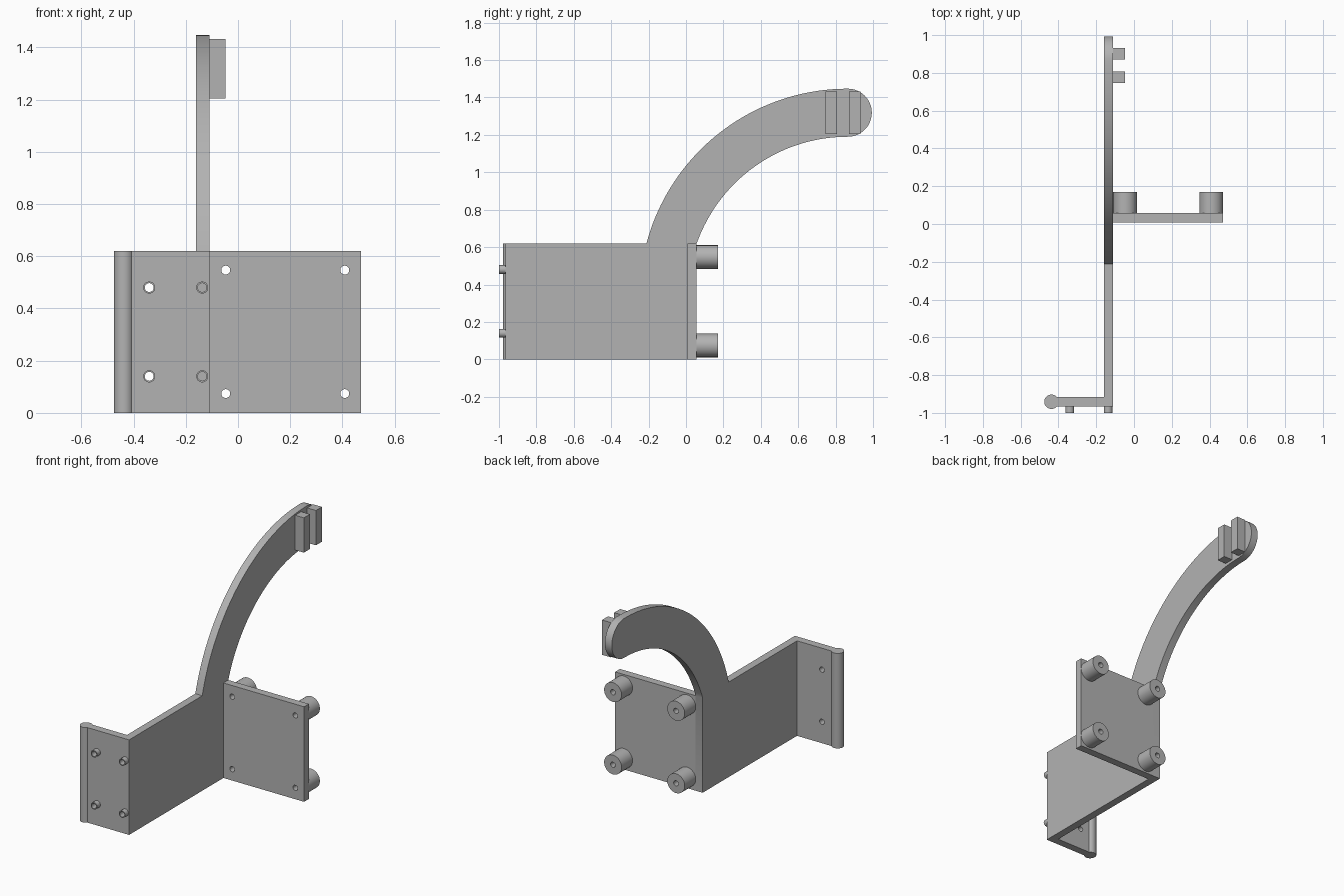
import bpy, bmesh, math
from mathutils import Matrix, Vector

if "Cube" in bpy.data.objects:
    bpy.data.objects.remove(bpy.data.objects["Cube"])

grey = bpy.data.materials.new("plain grey")
grey.use_nodes = True
colour = (0.45, 0.45, 0.45, 1)
grey.diffuse_color = colour
grey.node_tree.nodes["Principled BSDF"].inputs["Base Color"].default_value = colour

T = 0.05                      # sheet thickness
H = 0.62                      # bracket height
WALL_L, WALL_R = -0.16, -0.11
FRONT, BACK = -0.966, 0.057


def finish(name, bm):
    bmesh.ops.recalc_face_normals(bm, faces=bm.faces)
    mesh = bpy.data.meshes.new(name)
    bm.to_mesh(mesh)
    bm.free()
    ob = bpy.data.objects.new(name, mesh)
    bpy.context.collection.objects.link(ob)
    mesh.materials.append(grey)
    return ob


def activate(ob):
    bpy.ops.object.select_all(action='DESELECT')
    ob.select_set(True)
    bpy.context.view_layer.objects.active = ob


def smooth(ob):
    activate(ob)
    bpy.ops.object.shade_smooth_by_angle(angle=math.radians(30))


def box(name, x, y, z):
    bm = bmesh.new()
    size = Vector((x[1] - x[0], y[1] - y[0], z[1] - z[0]))
    centre = Vector((sum(x), sum(y), sum(z))) / 2
    bmesh.ops.create_cube(bm, size=1, matrix=Matrix.Translation(centre) @ Matrix.Diagonal(size).to_4x4())
    return finish(name, bm)


def rods(name, xs, zs, y0, y1, radius, segments=40):
    """Cylinders along y at every pair of x and z."""
    bm = bmesh.new()
    turn = Matrix.Rotation(math.pi / 2, 4, 'X')
    for x in xs:
        for z in zs:
            bmesh.ops.create_cone(bm, cap_ends=True, segments=segments, radius1=radius, radius2=radius,
                                  depth=y1 - y0, matrix=Matrix.Translation((x, (y0 + y1) / 2, z)) @ turn)
    return finish(name, bm)


def drill(cutter, *targets):
    for ob in targets:
        activate(ob)
        mod = ob.modifiers.new("holes", 'BOOLEAN')
        mod.operation, mod.solver, mod.object = 'DIFFERENCE', 'EXACT', cutter
        bpy.ops.object.modifier_apply(modifier=mod.name)
        smooth(ob)
    bpy.data.objects.remove(cutter)


# Side wall that sweeps up into the curved arm, as one extruded profile
cy, cz, r_out, r_in = 0.865, 0.333, 1.114, 0.857


def arc(y, z, r, a0, a1, n):
    return [(y + r * math.cos(a0 + (a1 - a0) * i / n), z + r * math.sin(a0 + (a1 - a0) * i / n))
            for i in range(n + 1)]


up = math.pi / 2
profile = [(BACK, 0), (FRONT, 0), (FRONT, H)]
profile += arc(cy, cz, r_out, math.pi - math.asin((H - cz) / r_out), up, 40)
profile += arc(cy, cz + (r_out + r_in) / 2, (r_out - r_in) / 2, up, -up, 24)[1:-1]
profile += arc(cy, cz, r_in, up, math.pi - math.asin((H - cz) / r_in), 40)
profile.append((BACK, H))
bm = bmesh.new()
face = bm.faces.new([bm.verts.new((WALL_L, y, z)) for y, z in profile])
new = bmesh.ops.extrude_face_region(bm, geom=[face])["geom"]
bmesh.ops.translate(bm, vec=(WALL_R - WALL_L, 0, 0), verts=[v for v in new if isinstance(v, bmesh.types.BMVert)])
bmesh.ops.remove_doubles(bm, verts=bm.verts, dist=0.0005)
wall = finish("wall_and_arm", bm)

# Front flange with its rounded edge bead
flange = box("front_flange", (-0.437, WALL_L), (FRONT, FRONT + T), (0, H))
bm = bmesh.new()
bmesh.ops.create_cone(bm, cap_ends=True, segments=48, radius1=0.038, radius2=0.038, depth=H,
                      matrix=Matrix.Translation((-0.437, FRONT + T / 2, H / 2)))
smooth(finish("edge_bead", bm))

# Hollow pegs on the flange
peg_x, peg_z = (-0.34, -0.137), (0.14, 0.48)
pegs = rods("flange_pegs", peg_x, peg_z, -1, FRONT, 0.023)
drill(rods("peg_cutter", peg_x, peg_z, -1.1, FRONT + T + 0.005, 0.017), wall, flange, pegs)

# Back plate with hollow standoffs
plate = box("back_plate", (WALL_R, 0.472), (BACK - T, BACK), (0, H))
boss_x, boss_z = (-0.047, 0.409), (0.074, 0.547)
bosses = rods("standoffs", boss_x, boss_z, BACK, 0.17, 0.063, 48)
drill(rods("standoff_cutter", boss_x, boss_z, -0.1, 0.3, 0.017), plate, bosses)

# Two tabs near the arm tip
for name, y in (("front_tab", 0.746), ("rear_tab", 0.871)):
    box(name, (WALL_R, -0.047), (y, y + 0.062), (1.205, 1.432))
